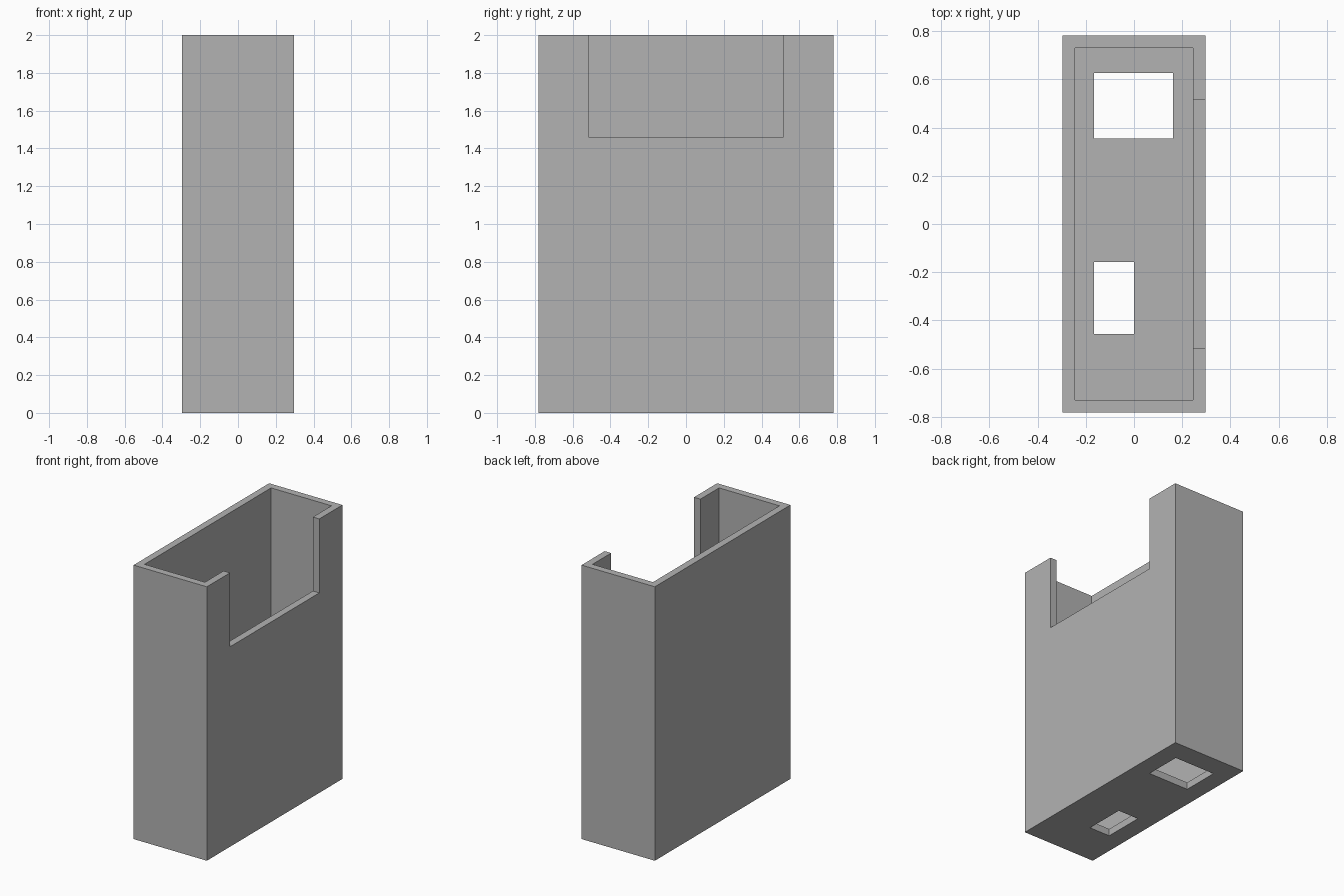
import bpy
from mathutils import Vector

if "Cube" in bpy.data.objects:
    bpy.data.objects.remove(bpy.data.objects["Cube"], do_unlink=True)

HALF_X, HALF_Y, HEIGHT = 0.296, 0.782, 2.0
WALL = 0.052
OVER = 0.1

grey = bpy.data.materials.new("plain grey")
grey.use_nodes = True
colour = (0.45, 0.45, 0.45, 1)
grey.diffuse_color = colour
grey.node_tree.nodes["Principled BSDF"].inputs["Base Color"].default_value = colour


def box(name, low, high):
    """Box between two opposite corners."""
    low, high = Vector(low), Vector(high)
    bpy.ops.mesh.primitive_cube_add(size=1, location=(low + high) / 2)
    obj = bpy.context.object
    obj.name = name
    obj.scale = high - low
    bpy.ops.object.transform_apply(location=True, rotation=False, scale=True)
    obj.data.materials.append(grey)
    return obj


def cut(target, name, low, high):
    """Subtract a box from the target."""
    cutter = box(name, low, high)
    cutter.hide_render = True
    mod = target.modifiers.new(name, "BOOLEAN")
    mod.operation = "DIFFERENCE"
    mod.solver = "EXACT"
    mod.object = cutter
    bpy.context.view_layer.objects.active = target
    bpy.ops.object.modifier_apply(modifier=mod.name)
    bpy.data.objects.remove(cutter, do_unlink=True)


# Outer block
holder = box("open_holder", (-HALF_X, -HALF_Y, 0), (HALF_X, HALF_Y, HEIGHT))

# Hollow interior, leaving walls and floor
in_x, in_y = HALF_X - WALL, HALF_Y - WALL
cut(holder, "cavity", (-in_x, -in_y, WALL), (in_x, in_y, HEIGHT + OVER))

# Wide notch in the top of the left wall
cut(holder, "wall_notch", (0, -0.515, 1.46), (HALF_X + OVER, 0.515, HEIGHT + OVER))

# Two rectangular openings through the floor
cut(holder, "large_floor_opening", (-0.166, 0.355, -OVER), (0.162, 0.627, OVER))
cut(holder, "small_floor_opening", (-0.166, -0.456, -OVER), (0, -0.158, OVER))
